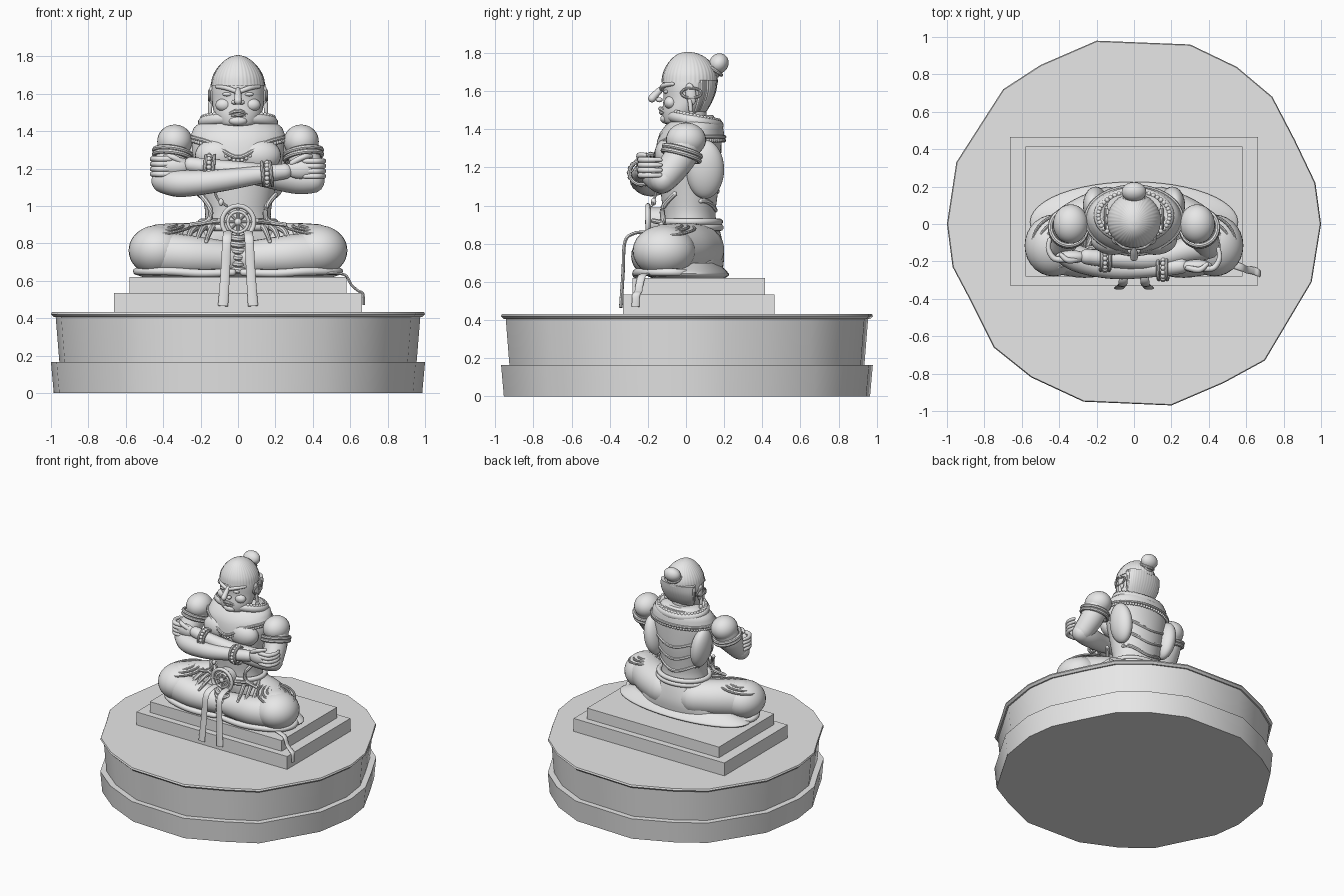
import bpy, bmesh
from math import sin, cos, pi, radians, atan2, sqrt
from mathutils import Vector, Matrix

cube = bpy.data.objects.get("Cube")
if cube:
    bpy.data.objects.remove(cube, do_unlink=True)

stone = bpy.data.materials.new("pale grey stone")
stone.use_nodes = True
GREY = (0.8, 0.8, 0.8, 1)
stone.diffuse_color = GREY
stone.node_tree.nodes["Principled BSDF"].inputs["Base Color"].default_value = GREY
SIDES = ((1, "left"), (-1, "right"))


def finish(name, bm, angle=40):
    bmesh.ops.recalc_face_normals(bm, faces=bm.faces)
    me = bpy.data.meshes.new(name)
    bm.to_mesh(me)
    bm.free()
    me.shade_smooth()
    me.set_sharp_from_angle(angle=radians(angle))
    me.materials.append(stone)
    ob = bpy.data.objects.new(name, me)
    bpy.context.collection.objects.link(ob)
    return ob


def skin(name, rings, closed=False, angle=40):
    """Bridge equal rings of points into a surface."""
    bm = bmesh.new()
    vs = [[bm.verts.new(p) for p in r] for r in rings]
    n = len(vs[0])
    for i in range(len(vs) if closed else len(vs) - 1):
        a, b = vs[i], vs[(i + 1) % len(vs)]
        for j in range(n):
            k = (j + 1) % n
            bm.faces.new((a[j], a[k], b[k], b[j]))
    if not closed:
        bm.faces.new(vs[0])
        bm.faces.new(vs[-1])
    return finish(name, bm, angle)


def spline(pts, steps=6):
    """Catmull-Rom resampling of tuples of any size."""
    out = []
    for i in range(len(pts) - 1):
        p = [pts[max(0, min(len(pts) - 1, i + k))] for k in (-1, 0, 1, 2)]
        for s in range(steps):
            t = s / steps
            out.append(tuple(b + t * (c - a) / 2 + t * t * (a - 2.5 * b + 2 * c - d / 2)
                             + t ** 3 * (-a + 3 * b - 3 * c + d) / 2 for a, b, c, d in zip(*p)))
    return out + [tuple(pts[-1])]


def loft(name, profile, n=48, ridge=0, ridges=40):
    """Profile rows: height, half width, front y, back y."""
    rings = []
    for z, w, f, b in spline(profile, 4):
        ring = []
        for i in range(n):
            a = 2 * pi * i / n
            k = 1 + ridge * cos(ridges * a)
            ring.append((w * k * cos(a), (f + b) / 2 + (b - f) / 2 * k * sin(a), z))
        rings.append(ring)
    return skin(name, rings)


def tube(name, pts, flat=1, ref=(.31, .22, .92), n=16, closed=False, smooth=True, rounded=True):
    """Sweep an oval along rows of x, y, z, radius."""
    p = spline(pts) if smooth and not closed else pts
    c, r = [Vector(q[:3]) for q in p], [q[3] for q in p]
    m, rings = len(p), []
    for i in range(m):
        d = c[(i + 1) % m] - c[i - 1] if closed else c[min(i + 1, m - 1)] - c[max(i - 1, 0)]
        d.normalize()
        u = Vector(ref) - d * d.dot(Vector(ref))
        u.normalize()
        v = d.cross(u)
        cuts = [(0, 1)]
        if rounded and not closed and i in (0, m - 1):
            cuts = [(sin(a) * (1 if i else -1), cos(a)) for a in (0, .4, .8, 1.2, 1.5)]
            cuts = cuts if i else cuts[::-1]
        for off, k in cuts:
            rings.append([c[i] + d * off * r[i] + k * r[i] * (u * cos(2 * pi * j / n)
                          + v * flat * sin(2 * pi * j / n)) for j in range(n)])
    return skin(name, rings, closed)


def blob(name, loc, size, rot=(0, 0, 0)):
    bm = bmesh.new()
    bmesh.ops.create_uvsphere(bm, u_segments=28, v_segments=18, radius=1)
    m = Matrix.Translation(loc)
    for ax, a in zip("XYZ", rot):
        m = m @ Matrix.Rotation(radians(a), 4, ax)
    bmesh.ops.transform(bm, verts=bm.verts, matrix=m @ Matrix.Diagonal((*size, 1)))
    return finish(name, bm)


def beads(name, pts, r):
    bm = bmesh.new()
    for p in pts:
        bmesh.ops.create_icosphere(bm, subdivisions=2, radius=r, matrix=Matrix.Translation(p[:3]))
    return finish(name, bm)


def hoop(center, axis, rx, ry, r, n=36):
    """Points of an oval ring around an axis."""
    q = Vector(axis).to_track_quat("Z", "Y")
    return [(*(Vector(center) + q @ Vector((rx * cos(t), ry * sin(t), 0))), r)
            for t in (2 * pi * i / n for i in range(n))]


def block(name, x, y0, y1, z0, z1):
    return skin(name, [[(-x, y0, z), (x, y0, z), (x, y1, z), (-x, y1, z)] for z in (z0, z1)])


# Rough-hewn round pedestal
outline = [(1, 0), (.97, .22), (.86, .45), (.74, .68), (.55, .84), (.3, .96), (-.2, .98),
           (-.5, .85), (-.7, .72), (-.95, .33), (-1, 0), (-.97, -.23), (-.88, -.4),
           (-.75, -.66), (-.55, -.82), (-.27, -.95), (.2, -.97), (.48, -.85), (.7, -.73), (.95, -.31)]
for name, levels in (("lower_drum", ((0, .985), (.165, 1))),
                     ("upper_drum", ((.165, .955), (.41, .975))),
                     ("pedestal_rim", ((.405, .985), (.42, 1), (.432, .995)))):
    skin(name, [[(x * k, y * k, z) for x, y in outline] for z, k in levels], angle=35)
block("lower_step", .663, -.33, .465, .43, .535)
block("upper_step", .58, -.28, .415, .535, .62)

# Skirt, hips and torso
loft("seat_skirt", [(.618, .5, -.17, .2), (.635, .55, -.2, .225), (.655, .54, -.19, .215), (.7, .42, -.1, .17)])
loft("hips", [(.64, .36, -.1, .19), (.74, .33, -.1, .2), (.84, .24, -.12, .185), (.92, .19, -.12, .16)])
torso = [(.84, .19, -.12, .17), (.95, .175, -.12, .155), (1.05, .19, -.13, .165), (1.16, .215, -.14, .18),
         (1.28, .245, -.145, .185), (1.37, .24, -.13, .185), (1.43, .215, -.085, .175), (1.475, .12, -.03, .14)]
loft("torso", torso)


def on_torso(z, a, off=0):
    """Point on the torso skin at a height and angle."""
    z = max(.84, min(1.475, z))
    for lo, hi in zip(torso, torso[1:]):
        if z <= hi[0]:
            t = (z - lo[0]) / (hi[0] - lo[0])
            _, w, f, b = (p + t * (q - p) for p, q in zip(lo, hi))
            return ((w + off) * cos(a), (f + b) / 2 + ((b - f) / 2 + off) * sin(a), z)


def hem(a):
    """Yoke hem: straight behind, two lobes in front."""
    return 1.36 if sin(a) > -.2 else 1.35 - .07 * abs(sin(a)) ** 12 + .02 * cos(2 * a)


turn = [2 * pi * i / 72 for i in range(72)]
skin("shoulder_yoke", [[on_torso(hem(a) + (1.46 - hem(a)) * t, a, .016) for a in turn]
                       for t in (0, .2, .4, .6, .8, 1)])
tube("yoke_hem", [(*on_torso(hem(a), a, .016), .011) for a in turn], closed=True, ref=(0, 0, 1), n=8)
beads("yoke_beads", [on_torso(hem(a) - .018, a, .014) for a in turn], .011)
tube("collar", hoop((0, .045, 1.445), (0, .2, 1), .185, .125, .03), closed=True, ref=(0, 0, 1))
beads("collar_beads", hoop((0, .045, 1.47), (0, .2, 1), .19, .13, 0, 44), .013)
for z in (.885, .915):
    tube("waist_belt", [(*on_torso(z, a, .016), .018) for a in turn], closed=True, ref=(0, 0, 1), n=10)
for z in (1.0, 1.1, 1.2):
    tube("back_fold", [(*on_torso(z + .025 * sin(3 * a), a, -.004), .013) for a in turn[5:32]], n=8)
for s, side in SIDES:
    blob(side + "_back_muscle", (s * .205, .1, 1.19), (.065, .1, .155), (0, s * 8, 0))
    blob(side + "_chest", (s * .11, -.085, 1.27), (.12, .08, .09))
    # Draped edges on the belly
    tube(side + "_robe_edge", [(s * .2, -.06, 1.06, .014), (s * .15, -.12, .99, .014),
                               (s * .16, -.12, .92, .014), (s * .25, -.13, .9, .012)], n=8)

# Crossed legs with draped folds
for s, side in SIDES:
    tube(side + "_thigh", [(s * .14, .07, .77, .13), (s * .28, 0, .775, .135), (s * .42, -.11, .765, .138)], n=24)
    blob(side + "_knee", (s * .43, -.115, .762), (.155, .165, .135))
    tube(side + "_shin", [(s * .44, -.14, .75, .115), (s * .26, -.18, .735, .108), (s * .05, -.16, .72, .09)], n=24)
    for k in (.14, .105, .07, .035):
        tube(side + "_knee_fold", hoop((s * .4, -.09, .893 - 1.5 * k * k), (s * .15, -.1, 1),
                                       k * .95, k * 1.05, .008), closed=True, ref=(0, 0, 1), n=8)
    for i in range(5):
        x = .14 + .055 * i
        tube(side + "_thigh_fold", [(s * (x - .05), -.02, .905 - .008 * i, .014), (s * x, -.13, .88 - .008 * i, .016),
                                    (s * (x + .03), -.245, .81 - .008 * i, .01)], n=8)
    tube(side + "_trouser_hem", [(s * .03, -.25, .645, .02), (s * .2, -.26, .64, .022), (s * .36, -.25, .65, .022),
                                 (s * .5, -.18, .65, .02), (s * .54, -.06, .65, .02), (s * .46, .06, .645, .02)], n=10)
blob("crossed_feet", (0, -.15, .7), (.16, .09, .085))
for i in range(6):
    tube("front_pleat", [(-.05, -.2, .665 + .034 * i, .016), (0, -.235, .655 + .034 * i, .018),
                         (.05, -.2, .665 + .034 * i, .016)], n=8)

# Wheel clasp and hanging ribbons
wheel = Vector((0, -.2, .915))
tube("clasp_disc", [(0, -.12, .915, .075), (0, -.195, .915, .075)], smooth=False, rounded=False, n=32)
for r, w in ((.085, .013), (.055, .008)):
    tube("clasp_rim", hoop(wheel, (0, 1, 0), r, r, w), closed=True, ref=(0, 1, 0), n=10)
blob("clasp_hub", wheel, (.02, .016, .02))
for i in range(8):
    d = Vector((cos(i * pi / 4), 0, sin(i * pi / 4)))
    tube("clasp_spoke", [(*(wheel + d * r), .007) for r in (.01, .08)], smooth=False, n=8)
for s, side in SIDES:
    tube(side + "_ribbon", [(s * .05, -.2, .86, .024), (s * .055, -.27, .855, .024), (s * .06, -.32, .81, .024),
                            (s * .068, -.33, .65, .025), (s * .08, -.342, .465, .027)],
         flat=.35, ref=(1, 0, 0), rounded=False)
    tube(side + "_belt_tail", [(s * .1, -.17, .92, .013), (s * .17, -.12, .91, .013)], n=8)
tube("side_ribbon", [(.48, -.2, .64, .02), (.57, -.23, .632, .02), (.605, -.245, .58, .02), (.64, -.25, .548, .02),
                     (.668, -.262, .53, .02), (.672, -.265, .47, .02)], flat=.35, ref=(0, 1, 0), rounded=False)

# Folded arms, each hand clasping the opposite upper arm
for s, side in SIDES:
    low = s < 0
    y, dz = (-.235, 0) if low else (-.185, .035)
    blob(side + "_shoulder", (s * .338, 0, 1.345), (.094, .105, .09))
    tube(side + "_upper_arm", [(s * .34, 0, 1.33, .088), (s * .36, -.04, 1.24, .085), (s * .385, -.11, 1.15, .075)])
    for k, z in enumerate((1.262, 1.285)):
        tube(side + "_arm_band", hoop((s * .35, -.025 + k * .006, z), (-s * .15, .3, 1), .098, .1, .013),
             closed=True, ref=(0, 0, 1), n=8)
    tube(side + "_forearm", [(s * .395, -.12, 1.135, .068), (s * .3, y + .05, 1.12 + dz / 2, .072),
                             (s * .1, y, 1.135 + dz, .06), (-s * .14, y, 1.17 + dz, .046),
                             (-s * .25, y + .01, 1.185 + dz, .042)], n=20)
    wrist = (-s * .155, y, 1.172 + dz)
    for k in (-.022, .022):
        tube(side + "_bracelet", hoop((wrist[0] + k, y, wrist[2]), (1, 0, -.1 * s), .062, .062, .01, 28),
             closed=True, ref=(1, 0, 0), n=8)
    beads(side + "_bracelet_beads", hoop(wrist, (1, 0, 0), .062, .062, 0, 16), .014)
    blob(side + "_palm", (-s * .335, y + .01, 1.195 + dz / 2), (.085, .035, .05))
    for i in range(4):
        z = 1.24 - .027 * i + dz / 3
        tube(side + "_finger", [(-s * .36, y - .005, z, .015), (-s * .425, y, z, .016), (-s * .457, y + .05, z, .014),
                                (-s * .452, y + .1, z, .012)], n=10)
    tube(side + "_thumb", [(-s * .29, y, 1.23, .016), (-s * .35, y - .01, 1.262, .016), (-s * .39, y + .02, 1.265, .012)], n=10)
# Pendant cord
tube("pendant_cord", [(-.13, -.15, 1.1, .007), (-.11, -.165, 1.04, .007), (-.06, -.18, 1.0, .007)], n=8)
blob("pendant", (-.09, -.17, 1.02), (.014, .014, .02))

# Head, hair and bun
tube("neck", [(0, .02, 1.36, .09), (0, .02, 1.5, .09)], smooth=False)
loft("head", [(1.428, .075, -.1, .02), (1.44, .1, -.118, .04), (1.49, .126, -.125, .08), (1.56, .138, -.118, .13),
              (1.64, .14, -.12, .155), (1.72, .115, -.1, .14), (1.78, .05, -.05, .08)])
hair = loft("combed_hair", [(1.645, .144, -.128, .166), (1.69, .136, -.122, .162), (1.735, .112, -.102, .142),
                            (1.775, .075, -.07, .105), (1.798, .038, -.035, .06), (1.806, .008, 0, .02)],
            160, .008)
loft("nape_hair", [(1.49, .11, .02, .105), (1.54, .136, .03, .135), (1.6, .146, .035, .158), (1.66, .144, .03, .166)],
     160, .008)
blob("bun_base", (0, .15, 1.715), (.048, .045, .05), (-35, 0, 0))
blob("bun", (0, .172, 1.745), (.066, .05, .055), (-35, 0, 0))
tube("bun_tie", hoop((0, .145, 1.715), (0, .6, .8), .05, .05, .01), closed=True, ref=(0, 0, 1), n=8)

# Face
tube("nose", [(0, -.12, 1.62, .014), (0, -.148, 1.595, .018), (0, -.178, 1.562, .021)], n=14)
tube("upper_lip", [(-.045, -.112, 1.493, .008), (0, -.134, 1.508, .012), (.045, -.112, 1.493, .008)], n=8)
tube("lower_lip", [(-.035, -.116, 1.484, .007), (0, -.13, 1.488, .012), (.035, -.116, 1.484, .007)], n=8)
blob("chin", (0, -.105, 1.455), (.05, .03, .026))
for s, side in SIDES:
    blob(side + "_nostril", (s * .02, -.14, 1.555), (.016, .018, .013))
    tube(side + "_brow", [(s * .012, -.126, 1.613, .013), (s * .06, -.117, 1.63, .013), (s * .112, -.07, 1.638, .01)], n=10)
    blob(side + "_eye", (s * .056, -.104, 1.597), (.028, .014, .011))
    blob(side + "_cheek", (s * .075, -.08, 1.54), (.045, .035, .035))
    blob(side + "_ear", (s * .143, .025, 1.585), (.015, .028, .058), (10, 0, 0))
    tube(side + "_ear_rim", hoop((s * .153, .028, 1.59), (1, 0, 0), .052, .026, .007), closed=True, ref=(1, 0, 0), n=8)
    tube(side + "_ear_lobe", [(s * .148, .02, 1.55, .012), (s * .15, .025, 1.5, .011)], smooth=False, n=10)
    blob(side + "_earring", (s * .152, .028, 1.475), (.014, .016, .02))
